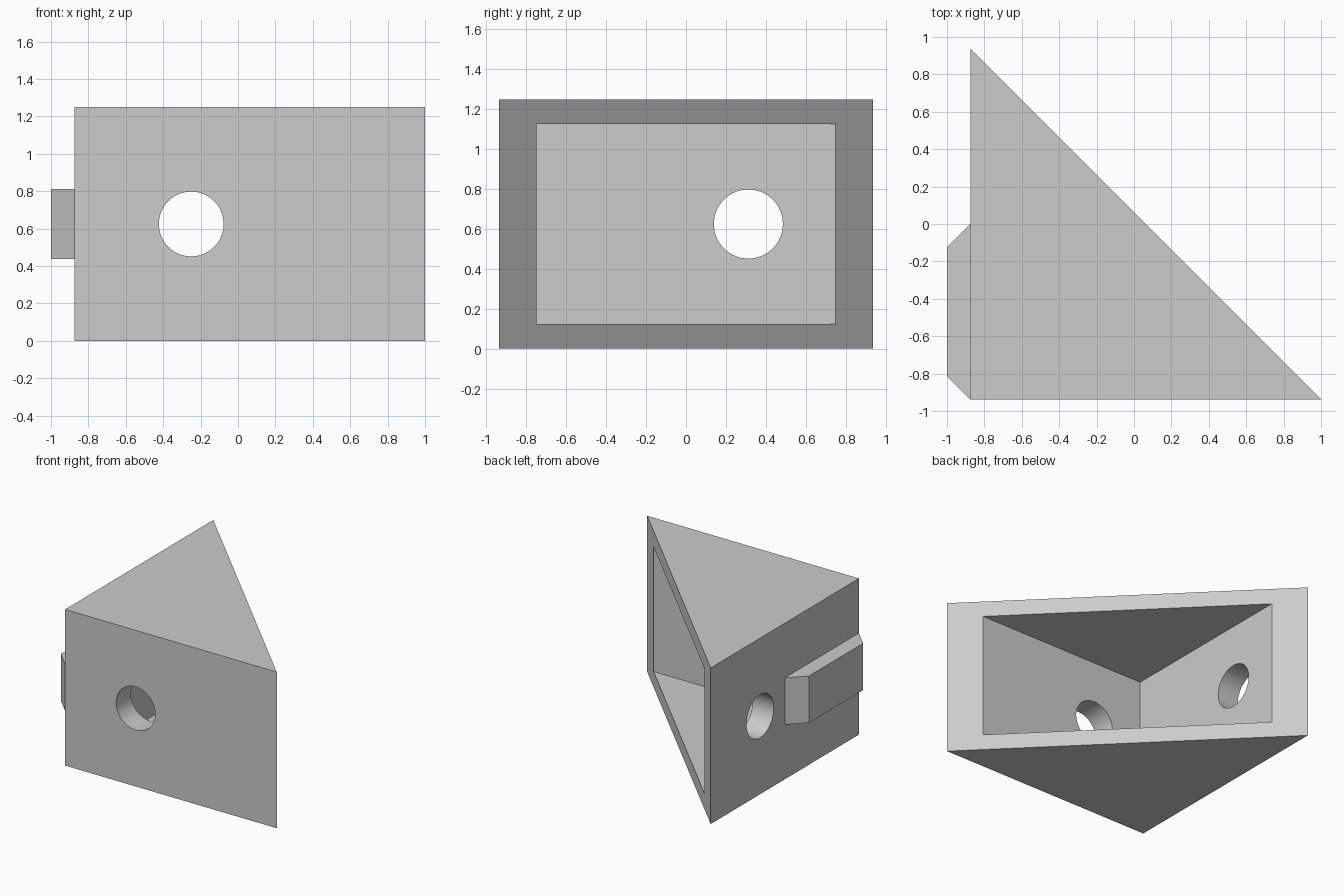
import bpy, bmesh, math

cube = bpy.data.objects.get("Cube")
if cube:
    bpy.data.objects.remove(cube, do_unlink=True)

GREY = (0.604, 0.604, 0.604, 1)
grey = bpy.data.materials.new("plain_grey")
grey.use_nodes = True
grey.diffuse_color = GREY
grey.node_tree.nodes["Principled BSDF"].inputs["Base Color"].default_value = GREY

LEFT, RIGHT, FRONT, BACK, HEIGHT = -0.875, 1.0, -0.9375, 0.9375, 1.25
WALL, PLATE = 0.1875, 0.125      # side walls, top and bottom plates
MID = HEIGHT / 2


def prism(name, outline, z0, z1):
    """Extrude a counter-clockwise xy outline from z0 to z1."""
    bm = bmesh.new()
    base = bm.faces.new([bm.verts.new((x, y, z0)) for x, y in outline])
    top = bmesh.ops.extrude_face_region(bm, geom=[base])["geom"]
    verts = [v for v in top if isinstance(v, bmesh.types.BMVert)]
    bmesh.ops.translate(bm, verts=verts, vec=(0, 0, z1 - z0))
    bmesh.ops.recalc_face_normals(bm, faces=bm.faces)
    mesh = bpy.data.meshes.new(name)
    bm.to_mesh(mesh)
    bm.free()
    mesh.materials.append(grey)
    obj = bpy.data.objects.new(name, mesh)
    bpy.context.collection.objects.link(obj)
    return obj


def hole_cutter(name, location, rotation):
    bpy.ops.mesh.primitive_cylinder_add(vertices=64, radius=0.173, depth=0.5,
                                        location=location, rotation=rotation)
    obj = bpy.context.object
    obj.name = name
    obj.data.materials.append(grey)
    return obj


# Triangular body
body = prism("wedge_body", [(LEFT, FRONT), (RIGHT, FRONT), (LEFT, BACK)], 0, HEIGHT)

# Cavity, open through the slanted face
x, y, out = LEFT + WALL, FRONT + WALL, 0.2
span = RIGHT - LEFT - 2 * WALL
cavity = prism("cavity_cutter",
               [(x, y), (x + span, y), (x + span + out, y + out),
                (x + out, y + span + out), (x, y + span)],
               PLATE, HEIGHT - PLATE)

# Round holes through the two square walls
cutters = [cavity,
           hole_cutter("front_hole_cutter", (-0.25, FRONT, MID), (math.pi / 2, 0, 0)),
           hole_cutter("side_hole_cutter", (LEFT, 0.3125, MID), (0, math.pi / 2, 0))]

for cutter in cutters:
    mod = body.modifiers.new(cutter.name, "BOOLEAN")
    mod.operation = "DIFFERENCE"
    mod.solver = "EXACT"
    mod.object = cutter
    bpy.ops.object.select_all(action="DESELECT")
    body.select_set(True)
    bpy.context.view_layer.objects.active = body
    bpy.ops.object.modifier_apply(modifier=mod.name)
    bpy.data.objects.remove(cutter, do_unlink=True)
bpy.ops.object.shade_smooth_by_angle(angle=math.radians(30))

# Side tab with sloped ends
depth = 0.125
prism("side_tab", [(LEFT, FRONT), (LEFT, 0), (LEFT - depth, -depth),
                   (LEFT - depth, FRONT + depth)], MID - 0.1875, MID + 0.1875)
